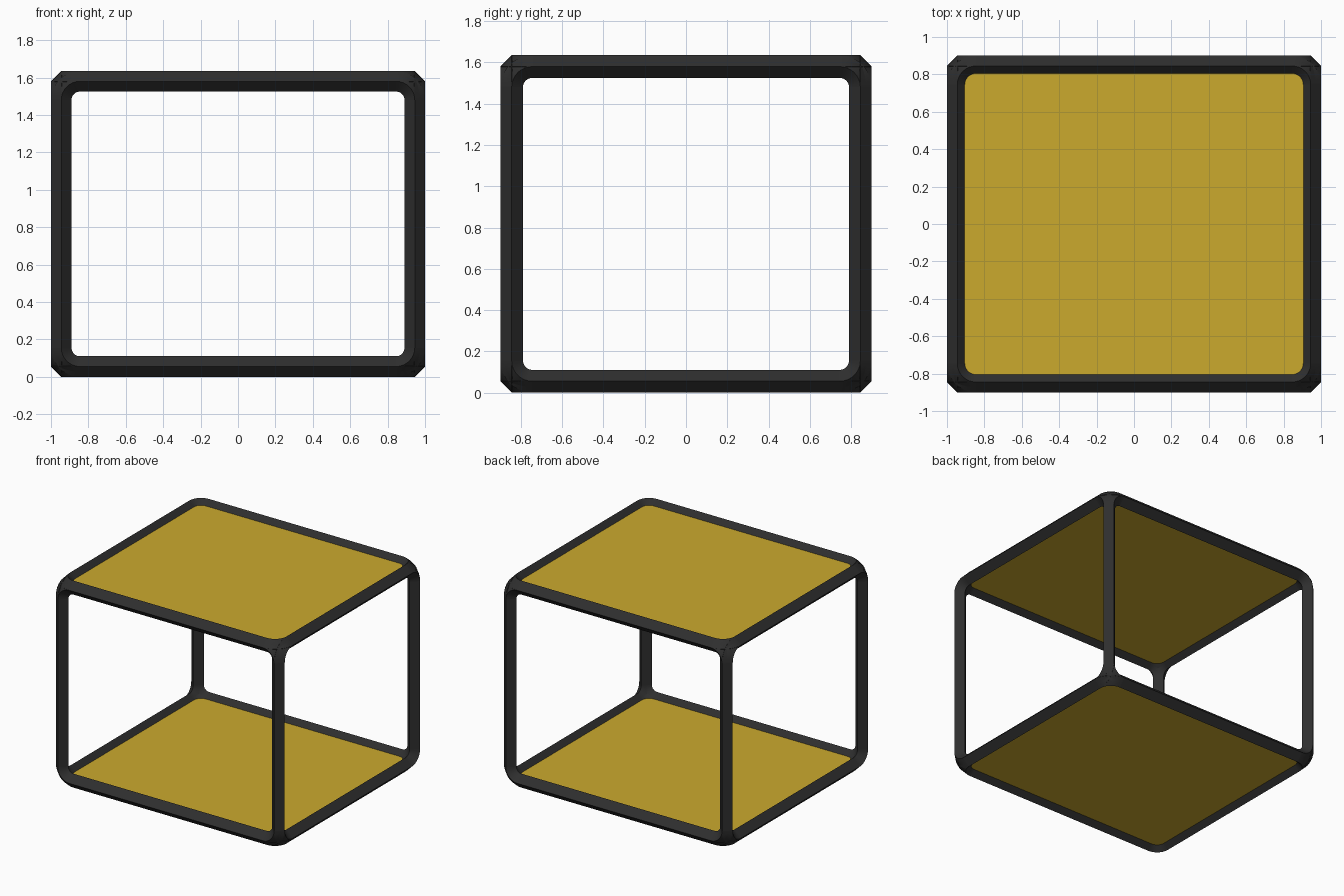
import bpy, bmesh
from math import sin, cos, pi
from mathutils import Vector
from itertools import product, combinations

if "Cube" in bpy.data.objects:
    bpy.data.objects.remove(bpy.data.objects["Cube"], do_unlink=True)

H = 0.055                       # half diagonal of the diamond tube
R = 0.10                        # bend radius of the corner joints
MID = Vector((0, 0, 0.8175))
C = Vector((1 - H, 0.9 - H, 0.8175 - H))   # tube centre lines
AXES = [Vector((1, 0, 0)), Vector((0, 1, 0)), Vector((0, 0, 1))]


def material(name, color, rough):
    m = bpy.data.materials.new(name)
    m.use_nodes = True
    m.diffuse_color = (*color, 1)
    bsdf = m.node_tree.nodes["Principled BSDF"]
    bsdf.inputs["Base Color"].default_value = (*color, 1)
    bsdf.inputs["Roughness"].default_value = rough
    return m


def finish(name, bm, mat):
    bmesh.ops.recalc_face_normals(bm, faces=bm.faces)
    mesh = bpy.data.meshes.new(name)
    bm.to_mesh(mesh)
    bm.free()
    mesh.materials.append(mat)
    ob = bpy.data.objects.new(name, mesh)
    bpy.context.collection.objects.link(ob)
    bpy.ops.object.select_all(action="DESELECT")
    ob.select_set(True)
    bpy.context.view_layer.objects.active = ob
    bpy.ops.object.shade_smooth_by_angle(angle=0.5)
    return ob


def tube(bm, rings):
    """Closed diamond tube through (centre, side, normal) rings."""
    loops = [[bm.verts.new(c + d * H) for d in (u, n, -u, -n)] for c, u, n in rings]
    for a, b in zip(loops, loops[1:]):
        for i in range(4):
            j = (i + 1) % 4
            bm.faces.new((a[i], a[j], b[j], b[i]))
    bm.faces.new(loops[0])
    bm.faces.new(loops[-1])


black = material("black_frame", (0.028, 0.028, 0.028), 0.6)
yellow = material("yellow_panel", (0.6, 0.4, 0.027), 0.6)

# Straight bars between the joints, four along each axis
for k, label in enumerate(("cross_bar", "side_bar", "post")):
    u, n = AXES[(k + 1) % 3], AXES[(k + 2) % 3]
    for i, (s, t) in enumerate(product((-1, 1), repeat=2)):
        base = MID + u * s * C[(k + 1) % 3] + n * t * C[(k + 2) % 3]
        bm = bmesh.new()
        reach = AXES[k] * (C[k] - R)
        tube(bm, [(base - reach, u, n), (base + reach, u, n)])
        finish(f"{label}_{i + 1}", bm, black)

# Corner joints, each made of three quarter bends
STEPS = 8
for i, signs in enumerate(product((-1, 1), repeat=3)):
    bm = bmesh.new()
    corner = MID + Vector([s * c for s, c in zip(signs, C)])
    for p, q in combinations(range(3), 2):
        a, b = AXES[p] * signs[p], AXES[q] * signs[q]
        n = AXES[3 - p - q]
        pivot = corner - (a + b) * R
        rings = []
        for step in range(STEPS + 1):
            t = pi / 2 * step / STEPS
            out = a * cos(t) + b * sin(t)
            rings.append((pivot + out * R, out, n))
        tube(bm, rings)
    finish(f"corner_joint_{i + 1}", bm, black)

# Floor and roof panels set into the tubes
for label, side in (("floor_panel", -1), ("roof_panel", 1)):
    bm = bmesh.new()
    bmesh.ops.create_cube(bm, size=1)
    bmesh.ops.scale(bm, vec=(2 * C.x - 0.03, 2 * C.y - 0.03, 0.03), verts=bm.verts)
    bmesh.ops.translate(bm, vec=MID + AXES[2] * side * C.z, verts=bm.verts)
    finish(label, bm, yellow)
